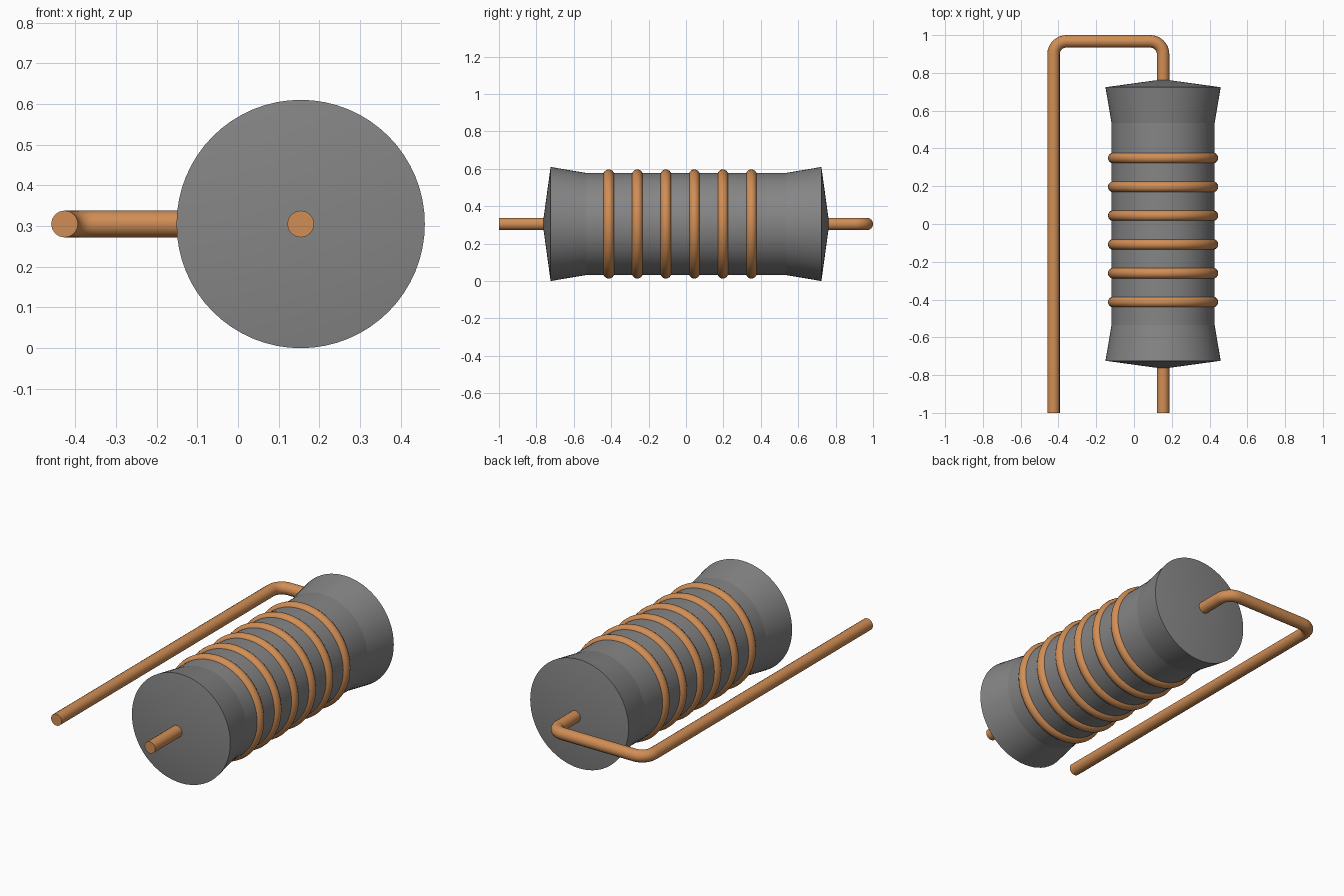
import bpy, bmesh
from math import pi, sin, cos, radians

if "Cube" in bpy.data.objects:
    bpy.data.objects.remove(bpy.data.objects["Cube"])

CX, CZ = 0.154, 0.305      # axis of the resistor body
LEFT_X = -0.426            # folded-back lead
WIRE_R = 0.033
BEND_Y, BEND_R = 0.967, 0.068


def material(name, color):
    mat = bpy.data.materials.new(name)
    mat.diffuse_color = color
    mat.use_nodes = True
    mat.node_tree.nodes["Principled BSDF"].inputs["Base Color"].default_value = mat.diffuse_color
    return mat


copper = material("copper", (0.64, 0.27, 0.09, 1))
ceramic = material("dark_ceramic", (0.235, 0.235, 0.235, 1))


def smooth(obj, angle=30):
    bpy.ops.object.select_all(action='DESELECT')
    obj.select_set(True)
    bpy.context.view_layer.objects.active = obj
    bpy.ops.object.shade_smooth_by_angle(angle=radians(angle))


def lathe(name, profile, segments=64):
    """Spin (radius, y) points about the body axis; zero radius makes a pole."""
    bm = bmesh.new()
    rings = []
    for r, y in profile:
        n = segments if r > 0 else 1
        rings.append([bm.verts.new((r * cos(2 * pi * i / segments), y,
                                    r * sin(2 * pi * i / segments))) for i in range(n)])
    for a, b in zip(rings, rings[1:]):
        for i in range(segments):
            j = (i + 1) % segments
            loop = [a[i % len(a)], a[j % len(a)], b[j % len(b)], b[i % len(b)]]
            bm.faces.new(list(dict.fromkeys(loop)))
    bmesh.ops.recalc_face_normals(bm, faces=bm.faces)
    mesh = bpy.data.meshes.new(name)
    bm.to_mesh(mesh)
    bm.free()
    obj = bpy.data.objects.new(name, mesh)
    obj.location = (CX, 0, CZ)
    bpy.context.collection.objects.link(obj)
    smooth(obj, 8)
    return obj


# Ceramic body: straight core, flared ends, shallow cone caps
half = [(0.273, 0.535), (0.305, 0.724), (0, 0.766)]
body = lathe("body", [(r, -y) for r, y in reversed(half)] + half)
body.data.materials.append(ceramic)

# Winding rings
for k in range(6):
    bpy.ops.mesh.primitive_torus_add(
        location=(CX, 0, CZ), rotation=(pi / 2, 0, 0),
        major_radius=0.263, minor_radius=0.029, major_segments=64, minor_segments=16)
    ring = bpy.context.object
    ring.location.y = -0.413 + 0.1525 * k
    ring.name = f"winding_ring_{k + 1}"
    ring.data.materials.append(copper)
    smooth(ring)

# Lead wire: through the body, then folded back along the left side
path = [(CX, -1.0)]
for cx, start in ((CX - BEND_R, 0), (LEFT_X + BEND_R, pi / 2)):
    for i in range(9):
        a = start + pi / 2 * i / 8
        path.append((cx + BEND_R * cos(a), BEND_Y - BEND_R + BEND_R * sin(a)))
path.append((LEFT_X, -1.0))

curve = bpy.data.curves.new("lead_wire", 'CURVE')
curve.dimensions = '3D'
curve.bevel_depth = WIRE_R
curve.bevel_resolution = 6
curve.use_fill_caps = True
spline = curve.splines.new('POLY')
spline.points.add(len(path) - 1)
for p, (x, y) in zip(spline.points, path):
    p.co = (x, y, CZ, 1)
wire = bpy.data.objects.new("lead_wire", curve)
bpy.context.collection.objects.link(wire)
curve.materials.append(copper)
bpy.ops.object.select_all(action='DESELECT')
wire.select_set(True)
bpy.context.view_layer.objects.active = wire
bpy.ops.object.convert(target='MESH')
smooth(bpy.context.object)
